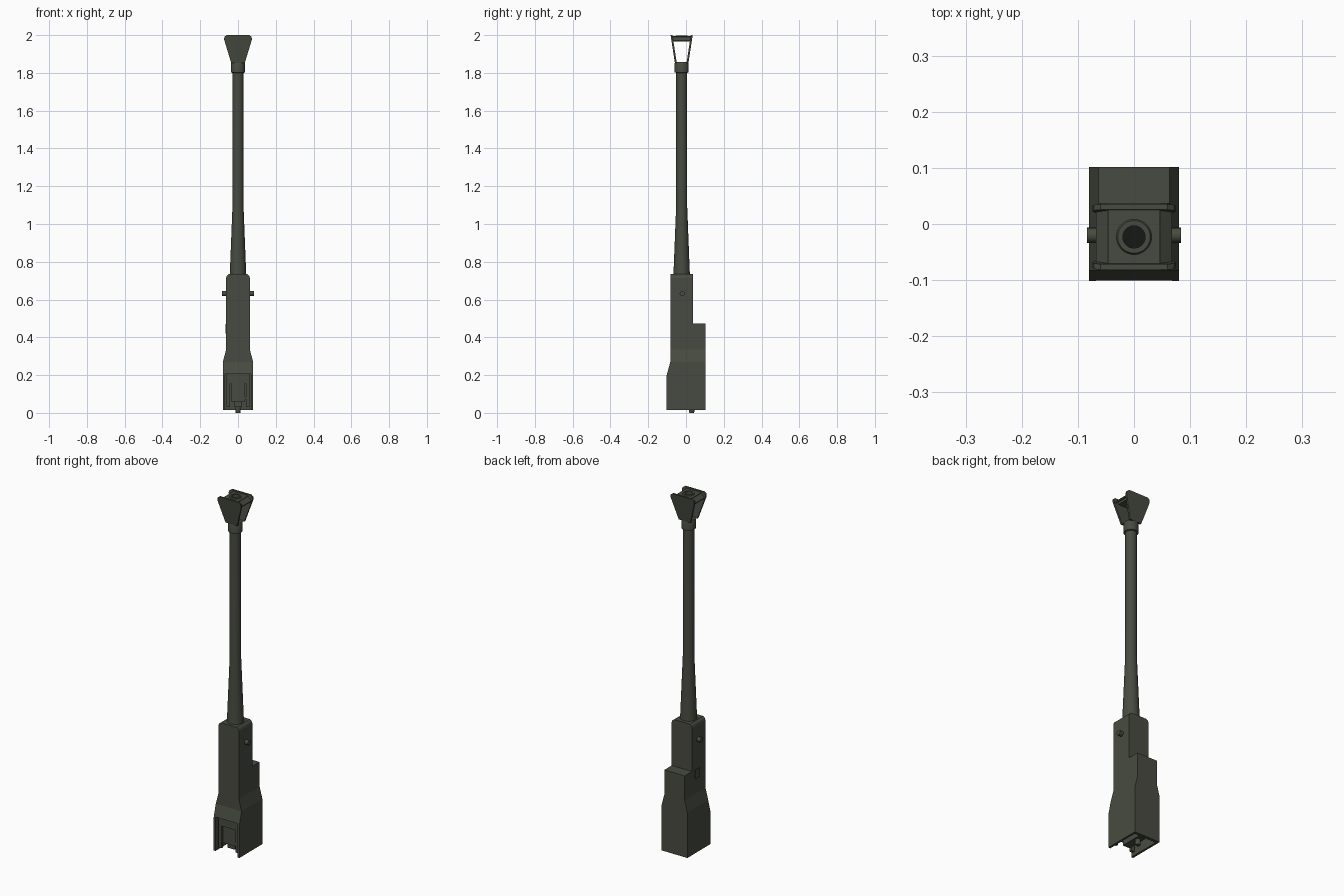
import bpy, bmesh, math
from mathutils import Vector

if "Cube" in bpy.data.objects:
    bpy.data.objects.remove(bpy.data.objects["Cube"], do_unlink=True)

BY = -0.023  # barrel axis in y


def material(name, color):
    m = bpy.data.materials.new(name)
    m.use_nodes = True
    m.diffuse_color = color
    m.node_tree.nodes["Principled BSDF"].inputs["Base Color"].default_value = color
    return m


olive = material("olive green paint", (0.064, 0.071, 0.052, 1))
black = material("bore black", (0.008, 0.009, 0.008, 1))


def finish(name, bm, mat=olive):
    bmesh.ops.recalc_face_normals(bm, faces=bm.faces)
    me = bpy.data.meshes.new(name)
    bm.to_mesh(me)
    bm.free()
    ob = bpy.data.objects.new(name, me)
    bpy.context.collection.objects.link(ob)
    me.materials.append(mat)
    return ob


def prism(name, pts, axis, lo, hi):
    """Extrude a profile along x (profile in y, z) or y (profile in x, z)."""
    bm = bmesh.new()
    place = (lambda a, b: (lo, a, b)) if axis == "x" else (lambda a, b: (a, lo, b))
    face = bm.faces.new([bm.verts.new(place(a, b)) for a, b in pts])
    new = bmesh.ops.extrude_face_region(bm, geom=[face])["geom"]
    step = Vector((hi - lo, 0, 0)) if axis == "x" else Vector((0, hi - lo, 0))
    bmesh.ops.translate(bm, vec=step, verts=[v for v in new if isinstance(v, bmesh.types.BMVert)])
    return finish(name, bm)


def box(name, x, y, z):
    return prism(name, [(x[0], z[0]), (x[1], z[0]), (x[1], z[1]), (x[0], z[1])], "y", *y)


def lathe(name, profile, y=BY, mat=olive, n=32):
    """Spin an (r, z) profile about a vertical axis."""
    bm = bmesh.new()
    vs = [bm.verts.new((r, 0, z)) for r, z in profile]
    es = [bm.edges.new(p) for p in zip(vs, vs[1:])]
    bmesh.ops.spin(bm, geom=vs + es, cent=(0, 0, 0), axis=(0, 0, 1), angle=math.tau, steps=n)
    bmesh.ops.remove_doubles(bm, verts=bm.verts, dist=1e-5)
    bmesh.ops.translate(bm, vec=(0, y, 0), verts=bm.verts)
    ob = finish(name, bm, mat)
    smooth(ob)
    return ob


def select(ob):
    bpy.ops.object.select_all(action="DESELECT")
    ob.select_set(True)
    bpy.context.view_layer.objects.active = ob


def smooth(ob):
    select(ob)
    bpy.ops.object.shade_smooth_by_angle(angle=math.radians(35))


def cut(ob, tool, operation="DIFFERENCE"):
    mod = ob.modifiers.new("cut", "BOOLEAN")
    mod.operation, mod.object, mod.solver = operation, tool, "EXACT"
    select(ob)
    bpy.ops.object.modifier_apply(modifier=mod.name)
    bpy.data.objects.remove(tool, do_unlink=True)


def mirrored(half):
    return half + [(-x, z) for x, z in reversed(half)]


# Housing: front outline crossed with side outline, hollow underneath
housing = prism("housing", mirrored([(0.08, 0.015), (0.08, 0.27), (0.063, 0.335), (0.063, 0.715),
                                     (0.059, 0.726), (0.049, 0.734)]), "y", -0.2, 0.2)
side = prism("side_outline", [(-0.102, 0.015), (-0.102, 0.2), (-0.083, 0.27), (-0.083, 0.74),
                              (0.037, 0.74), (0.037, 0.472), (0.102, 0.472), (0.102, 0.015)],
             "x", -0.2, 0.2)
cut(housing, side, "INTERSECT")
cut(housing, box("cavity", (-0.068, 0.068), (-0.15, 0.085), (-0.05, 0.205)))

# Breech parts inside the cavity
frame = box("breech_frame", (-0.062, 0.062), (-0.085, -0.07), (0.03, 0.206))
cut(frame, box("frame_opening", (-0.043, 0.043), (-0.1, -0.05), (0.02, 0.155)))
box("breech_block", (-0.038, 0.038), (-0.078, 0.035), (0.06, 0.206))
box("breech_rail", (-0.022, 0.022), (-0.06, 0.06), (0.03, 0.062))
lathe("breech_pin", [(0, 0), (0.012, 0), (0.014, 0.006), (0.014, 0.04), (0, 0.04)], y=0.03, n=16)
box("breech_handle", (0.036, 0.05), (-0.08, -0.066), (0.07, 0.084))

# Trunnions and a small side plate
for s, label in ((1, "left"), (-1, "right")):
    bm = bmesh.new()
    bmesh.ops.create_cone(bm, cap_ends=True, segments=16, radius1=0.0135, radius2=0.0135, depth=0.026)
    for v in bm.verts:
        v.co = Vector((v.co.z + s * 0.071, v.co.x - 0.02, v.co.y + 0.632))
    smooth(finish(label + "_trunnion", bm))
box("right_side_plate", (-0.067, -0.06), (-0.03, 0.01), (0.42, 0.47))

# Barrel with a hollow bore
lathe("barrel", [(0.0, 0.725), (0.044, 0.725), (0.043, 0.745), (0.029, 1.1), (0.029, 1.8), (0.037, 1.803),
                 (0.037, 1.852), (0.034, 1.858), (0.02, 1.858)])
lathe("bore", [(0.02, 1.858), (0.02, 1.5), (0, 1.5)], mat=black)

# Muzzle brake: flared front and back plates leaning outwards
Z0 = 1.853
outline = mirrored([(0.036, Z0), (0.071, 1.968), (0.074, 1.98), (0.071, 1.992), (0.06, 2.0)])
for s, label in ((-1, "front"), (1, "back")):
    plate = prism(label + "_brake_plate", outline, "y", BY + s * 0.026, BY + s * 0.036)
    for v in plate.data.vertices:
        v.co.y += s * 0.0225 * (v.co.z - Z0) / (2 - Z0)

# Brake cap with bore hole and raised rim
cap = box("brake_cap", (-0.046, 0.046), (BY - 0.05, BY + 0.05), (1.967, 1.994))
hole = lathe("cap_hole", [(0, 1.9), (0.02, 1.9), (0.02, 2.1), (0, 2.1)])
cut(cap, hole)
lathe("cap_rim", [(0.02, 1.99), (0.02, 1.998), (0.029, 1.998), (0.032, 1.993)])

# Sloping gas baffles on both sides of the cap
for s, label in ((1, "left"), (-1, "right")):
    prism(label + "_baffle", [(s * 0.045, 1.992), (s * 0.068, 1.972), (s * 0.066, 1.966), (s * 0.045, 1.98)],
          "y", BY - 0.05, BY + 0.05)
